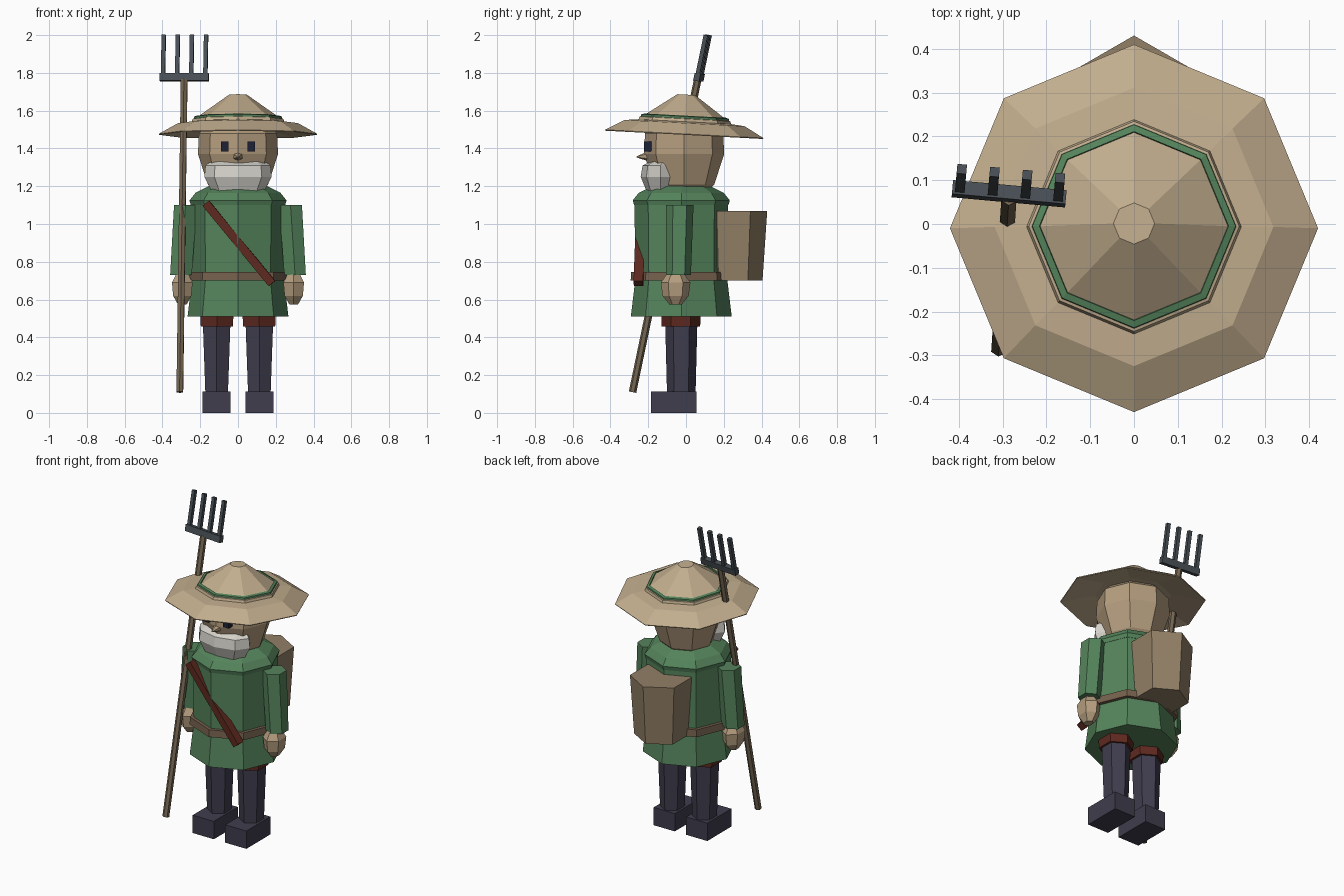
import bpy, bmesh
from math import sin, cos, pi, radians
from mathutils import Vector, Matrix

if "Cube" in bpy.data.objects:
    bpy.data.objects.remove(bpy.data.objects["Cube"])


def mat(name, r, g, b):
    m = bpy.data.materials.new(name)
    m.diffuse_color = (r, g, b, 1)
    m.use_nodes = True
    m.node_tree.nodes["Principled BSDF"].inputs["Base Color"].default_value = m.diffuse_color
    return m


GREEN = mat("green_cloth", .09, .23, .105)
STRAW = mat("straw", .54, .42, .27)
SKIN = mat("skin", .46, .34, .21)
BEARD = mat("grey_hair", .66, .64, .59)
NAVY = mat("dark_cloth", .05, .047, .075)
RED = mat("red_leather", .11, .022, .014)
LEATHER = mat("leather", .18, .12, .075)
PACK = mat("pack_cloth", .29, .215, .135)
WOOD = mat("wood", .18, .135, .085)
IRON = mat("iron", .065, .078, .09)
BLACK = mat("eye_dark", .012, .015, .035)


def finish(bm, name, material, matrix=None):
    bmesh.ops.recalc_face_normals(bm, faces=bm.faces)
    if matrix:
        bm.transform(matrix)
    mesh = bpy.data.meshes.new(name)
    bm.to_mesh(mesh)
    bm.free()
    mesh.materials.append(material)
    ob = bpy.data.objects.new(name, mesh)
    bpy.context.collection.objects.link(ob)
    return ob


def loft(name, material, rings, sides=8, matrix=None, loop=False):
    """Stack of polygons; each ring is (x, y, z, rx, ry), first vertex at +y."""
    bm = bmesh.new()
    loops = []
    for x, y, z, rx, ry in rings:
        loops.append([bm.verts.new((x + rx * sin(2 * pi * i / sides),
                                    y + ry * cos(2 * pi * i / sides), z))
                      for i in range(sides)])
    pairs = list(zip(loops, loops[1:])) + ([(loops[-1], loops[0])] if loop else [])
    for a, b in pairs:
        for i in range(sides):
            j = (i + 1) % sides
            bm.faces.new((a[i], a[j], b[j], b[i]))
    if not loop:
        bm.faces.new(loops[0])
        bm.faces.new(loops[-1])
    return finish(bm, name, material, matrix)


def turned(name, material, profile, y=0, **kw):
    return loft(name, material, [(0, y, z, r, r) for z, r in profile], **kw)


def box(name, material, centre, size, rot=None):
    bm = bmesh.new()
    bmesh.ops.create_cube(bm, size=1)
    m = Matrix.Translation(centre) @ (rot or Matrix()) @ Matrix.Diagonal((*size, 1))
    return finish(bm, name, material, m)


# Tunic, mantle collar and belt
turned("tunic", GREEN, [(.51, .267), (.71, .243), (1.12, .248)], y=-.025)
turned("mantle", GREEN, [(1.10, .25), (1.125, .257), (1.165, .225), (1.20, .155)], y=-.025)
turned("belt", LEATHER, [(.70, .268), (.745, .265)], y=-.025)

# Diagonal chest strap
a, b = Vector((-.17, -.236, 1.11)), Vector((.18, -.252, .685))
strap_rot = (b - a).to_track_quat('Z', 'Y').to_matrix().to_4x4()
box("chest_strap", RED, (a + b) / 2, (.05, .044, (b - a).length), strap_rot)

# Head, beard and nose
turned("head", SKIN, [(1.15, .10), (1.21, .16), (1.37, .212), (1.48, .207), (1.53, .15)], y=-.01)
loft("beard", BEARD, [(0, -.135, 1.165, .135, .07), (0, -.135, 1.25, .178, .105),
                      (0, -.135, 1.31, .172, .095), (0, -.12, 1.335, .14, .06)])
nose_m = Matrix.Translation((0, -.19, 1.36)) @ Matrix.Rotation(radians(90), 4, 'X')
loft("nose", SKIN, [(0, 0, 0, .034, .03), (0, -.005, .072, .003, .003)], sides=6, matrix=nose_m)

# Straw hat, tipped back slightly
tilt = Matrix.Translation((0, -.01, 1.472)) @ Matrix.Rotation(radians(-3), 4, 'X')
turned("hat", STRAW, [(.045, .10), (.04, .22), (0, .418), (.005, .42), (.062, .318),
                      (.07, .245), (.085, .24), (.09, .222), (.213, .047)], matrix=tilt)
turned("hat_band", GREEN, [(.08, .234), (.097, .232), (.102, .216), (.08, .21)],
       matrix=tilt, loop=True)

# Backpack
loft("backpack", PACK, [(0, .25, .70, .155, .155), (0, .252, 1.07, .178, .178)], sides=6)

# Paired parts
for side, s in (("right", -1), ("left", 1)):
    box(side + "_eye", BLACK, (s * .07, -.197, 1.41), (.04, .05, .054))
    loft(side + "_arm", GREEN, [(s * .302, -.04, .73, .066, .066),
                                (s * .278, -.033, 1.10, .07, .073)], sides=6)
    loft(side + "_hand", SKIN, [(s * .295, -.055, z, r * .9, r * 1.12) for z, r in
                                ((.575, .03), (.62, .062), (.69, .07), (.738, .04))], sides=6)
    loft(side + "_leg", NAVY, [(s * .113, -.025, .08, .068, .075),
                               (s * .113, -.025, .47, .084, .085)], sides=6)
    loft(side + "_cuff", RED, [(s * .112, -.027, .457, .098, .102),
                               (s * .112, -.027, .56, .104, .106)], sides=6)
    box(side + "_boot", NAVY, (s * .114, -.065, .0565), (.148, .24, .113))

# Hay fork: shaft along local z, head at the top
foot, top = Vector((-.308, -.283, .11)), Vector((-.285, .062, 1.765))
shaft = top - foot
lean = shaft.to_track_quat('Z', 'Y').to_matrix()
side_axis = Vector((1, -.09, 0)).normalized()
up = shaft.normalized()
up = (up - side_axis * up.dot(side_axis)).normalized()
depth = up.cross(side_axis)
frame = Matrix((side_axis, depth, up)).transposed().to_4x4()
m = Matrix.Translation(foot) @ lean.to_4x4()
loft("fork_shaft", WOOD, [(0, 0, 0, .02, .02), (0, 0, shaft.length, .02, .02)], sides=6, matrix=m)
bar = Vector((-.285, .069, 1.777))
box("fork_bar", IRON, bar, (.26, .032, .04), frame)
for i in range(4):
    centre = bar + side_axis * (i - 1.5) * .075 + up * .115
    box(f"fork_tine_{i + 1}", IRON, centre, (.022, .022, .226), frame)
